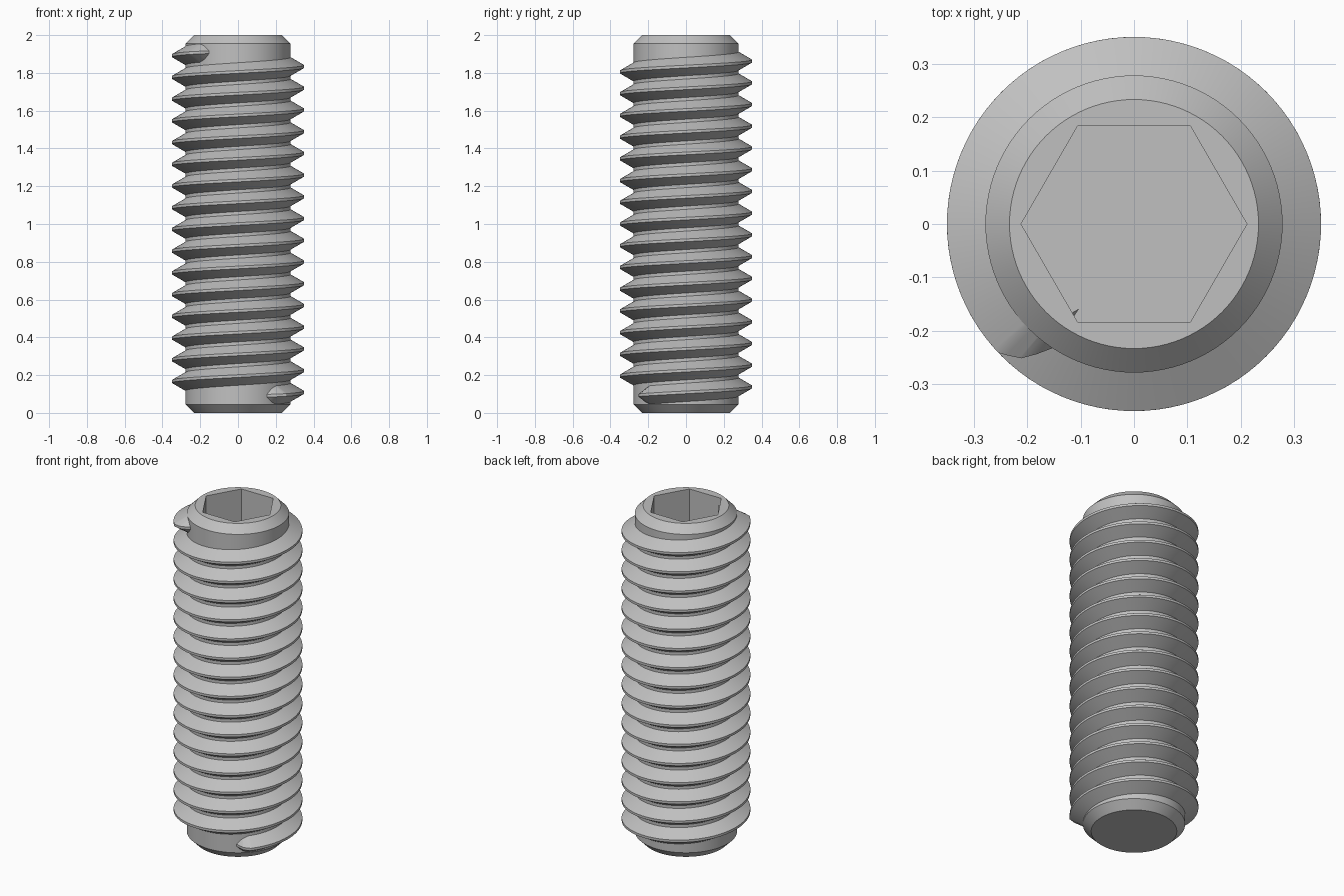
import bpy, bmesh
from math import cos, sin, pi, radians, tan

if "Cube" in bpy.data.objects:
    bpy.data.objects.remove(bpy.data.objects["Cube"], do_unlink=True)

SEG = 96            # steps per turn
CORE_R, TIP_R, CREST_R = 0.278, 0.233, 0.35
LENGTH, CHAMFER = 2.0, 0.045
PITCH = 0.115
APOTHEM, SOCKET_DEPTH = 0.183, 0.35

steel = bpy.data.materials.new("grey steel")
steel.use_nodes = True
colour = (0.53, 0.53, 0.53, 1)
steel.diffuse_color = colour
steel.node_tree.nodes["Principled BSDF"].inputs["Base Color"].default_value = colour


def skin(name, rings, closed):
    """Join successive loops of points with quads and cap both ends."""
    bm = bmesh.new()
    loops = [[bm.verts.new(p) for p in ring] for ring in rings]
    for a, b in zip(loops, loops[1:]):
        for i in range(len(a)):
            j = (i + 1) % len(a)
            bm.faces.new((a[i], a[j], b[j], b[i]))
    bm.faces.new(loops[0][::-1])
    bm.faces.new(loops[-1])
    bmesh.ops.recalc_face_normals(bm, faces=bm.faces)
    mesh = bpy.data.meshes.new(name)
    bm.to_mesh(mesh)
    bm.free()
    mesh.materials.append(steel)
    obj = bpy.data.objects.new(name, mesh)
    bpy.context.collection.objects.link(obj)
    bpy.ops.object.select_all(action='DESELECT')
    obj.select_set(True)
    bpy.context.view_layer.objects.active = obj
    bpy.ops.object.shade_smooth_by_angle(angle=radians(25))
    return obj


def ring(radius, z):
    """Loop around the axis; radius is a function of the angle."""
    angles = [2 * pi * i / SEG for i in range(SEG)]
    return [(radius(a) * cos(a), radius(a) * sin(a), z) for a in angles]


def circle(r):
    return lambda a: r


def hexagon(a):
    return APOTHEM / cos(a % (pi / 3) - pi / 6)


# Core: chamfered rod with a hexagonal socket sunk in the top
skin("screw_core", [
    ring(circle(TIP_R), 0),
    ring(circle(CORE_R), CHAMFER),
    ring(circle(CORE_R), LENGTH - CHAMFER),
    ring(circle(TIP_R), LENGTH),
    ring(hexagon, LENGTH),
    ring(hexagon, LENGTH - SOCKET_DEPTH),
], True)

# Thread: right-handed trapezoid helix that sinks into the core at both ends
START, END = radians(-57), radians(237 + 15 * 360)
FADE, KNEE = radians(13.5), radians(7)
HEIGHT = CREST_R - CORE_R


def sink(a):
    d = min(a - START, END - a)
    if d >= FADE:
        return 0
    if d >= KNEE:
        return 0.022 * (FADE - d) / (FADE - KNEE)
    return 0.022 + (HEIGHT + 0.002 - 0.022) * (KNEE - d) / KNEE


def section(a):
    crest = CREST_R - sink(a)
    root = crest - HEIGHT - 0.015
    half_crest = PITCH / 16
    half_root = half_crest + (crest - root) * tan(radians(30))
    mid = LENGTH / 2 + PITCH * (a - (START + END) / 2) / (2 * pi)
    outline = [(root, -half_root), (crest, -half_crest),
               (crest, half_crest), (root, half_root)]
    return [(r * cos(a), r * sin(a), mid + h) for r, h in outline]


steps = round((END - START) / (2 * pi) * SEG)
angles = [START + (END - START) * i / steps for i in range(steps + 1)]
angles += [START + FADE, START + KNEE, END - FADE, END - KNEE]
skin("screw_thread", [section(a) for a in sorted(angles)], False)
